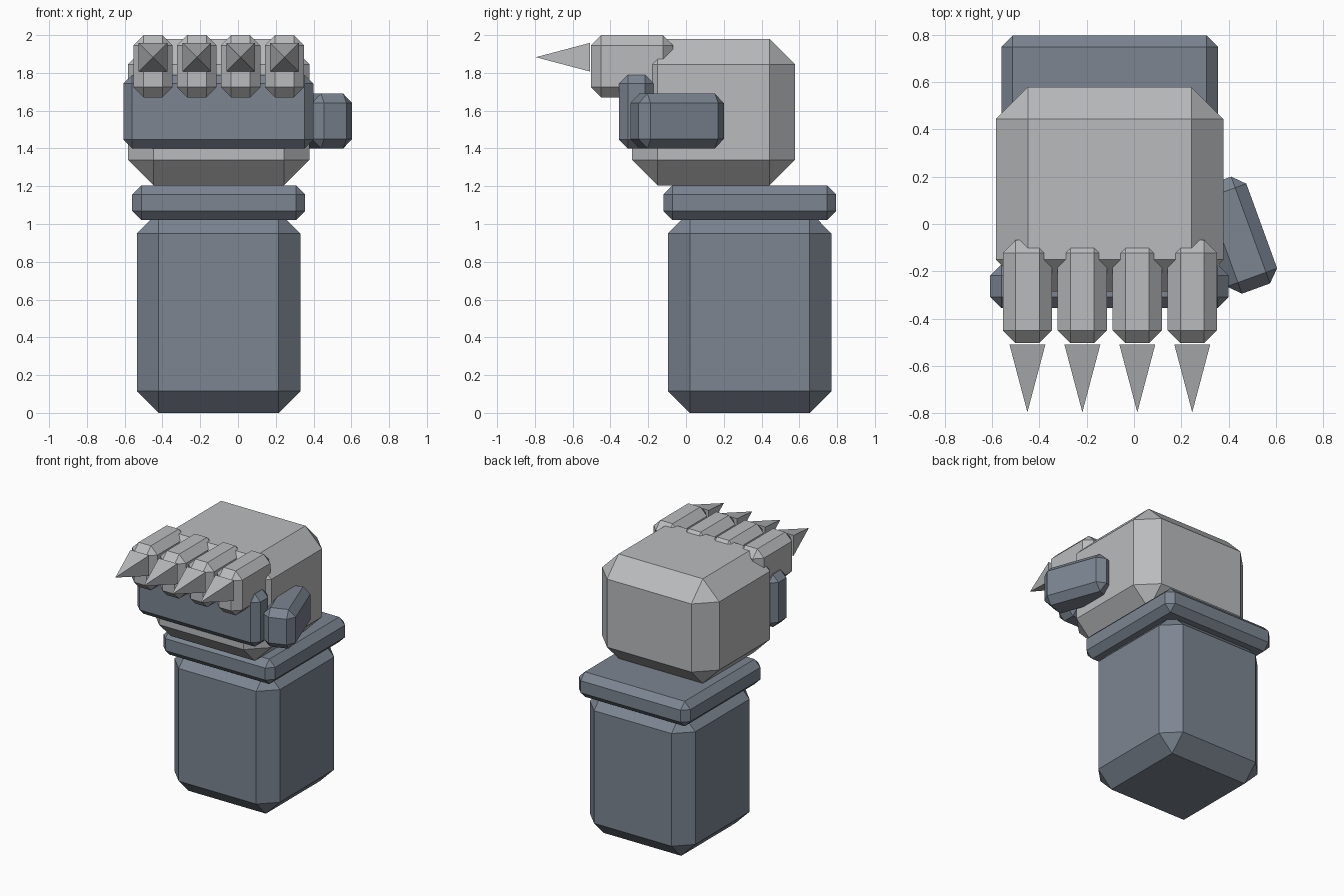
import bpy, bmesh, math
from mathutils import Vector

cube = bpy.data.objects.get("Cube")
if cube:
    bpy.data.objects.remove(cube, do_unlink=True)


def material(name, rgb):
    m = bpy.data.materials.new(name)
    m.use_nodes = True
    m.diffuse_color = (*rgb, 1)
    m.node_tree.nodes["Principled BSDF"].inputs["Base Color"].default_value = (*rgb, 1)
    return m


steel = material("blue_grey_steel", (0.20, 0.235, 0.285))
silver = material("light_grey_metal", (0.49, 0.50, 0.51))


def finish(bm, name, mat, location):
    mesh = bpy.data.meshes.new(name)
    bm.to_mesh(mesh)
    bm.free()
    mesh.materials.append(mat)
    obj = bpy.data.objects.new(name, mesh)
    obj.location = location
    bpy.context.collection.objects.link(obj)
    return obj


def chamfered_box(name, mat, low, high, chamfer, turn=0):
    """Box between two corners with every edge cut flat."""
    low, high = Vector(low), Vector(high)
    bm = bmesh.new()
    bmesh.ops.create_cube(bm, size=1)
    bmesh.ops.scale(bm, vec=high - low, verts=bm.verts)
    bmesh.ops.bevel(bm, geom=bm.edges[:], offset=chamfer, segments=1,
                    affect='EDGES', clamp_overlap=True)
    obj = finish(bm, name, mat, (low + high) / 2)
    obj.rotation_euler.z = math.radians(turn)
    return obj


def spike(name, mat, base_centre, half_width, length):
    """Square pyramid pointing forward."""
    bm = bmesh.new()
    base = [bm.verts.new((x * half_width, 0, z * half_width))
            for x, z in ((-1, -1), (-1, 1), (1, 1), (1, -1))]
    tip = bm.verts.new((0, -length, 0))
    bm.faces.new(base)
    for i in range(4):
        bm.faces.new((base[i], base[(i + 1) % 4], tip))
    bmesh.ops.recalc_face_normals(bm, faces=bm.faces)
    return finish(bm, name, mat, base_centre)


# Arm and cuff
chamfered_box("forearm", steel, (-0.535, -0.095, 0), (0.33, 0.77, 1.065), 0.115)
chamfered_box("wrist_cuff", steel, (-0.56, -0.12, 1.02), (0.355, 0.795, 1.205), 0.048)

# Fist
chamfered_box("palm", silver, (-0.583, -0.285, 1.205), (0.378, 0.578, 1.98), 0.135)
chamfered_box("curled_fingers", steel, (-0.607, -0.355, 1.40), (0.40, -0.17, 1.79), 0.047)
chamfered_box("thumb", steel, (0.32, -0.287, 1.40), (0.546, 0.193, 1.69), 0.05, turn=20)

# Knuckles with spikes
for i in range(4):
    x = -0.45 + i * 0.232
    chamfered_box(f"knuckle_{i + 1}", silver, (x - 0.104, -0.503, 1.67),
                  (x + 0.104, -0.068, 2.0), 0.054)
    spike(f"knuckle_spike_{i + 1}", silver, (x, -0.508, 1.883), 0.076, 0.287)
